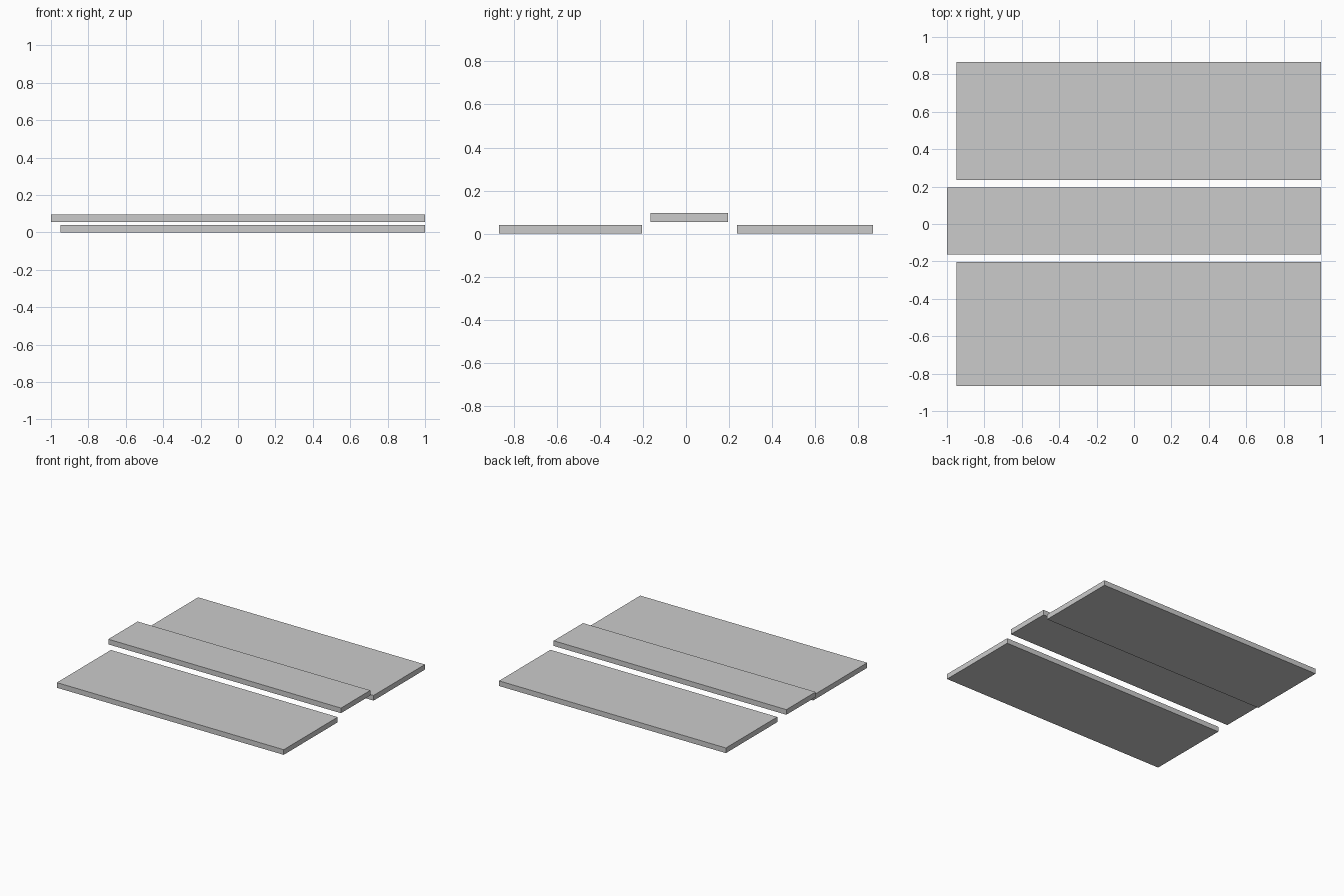
import bpy

if "Cube" in bpy.data.objects:
    bpy.data.objects.remove(bpy.data.objects["Cube"])


def board(name, x, y, z):
    """Box spanning the given (min, max) ranges."""
    spans = (x, y, z)
    bpy.ops.mesh.primitive_cube_add(size=1, location=[(a + b) / 2 for a, b in spans])
    ob = bpy.context.object
    ob.name = name
    ob.scale = [b - a for a, b in spans]
    bpy.ops.object.transform_apply(location=False, rotation=False, scale=True)
    return ob


T = 0.04  # board thickness

# Two wide lower boards
board("front_board", (-0.95, 1.0), (-0.867, -0.204), (0, T))
board("back_board", (-0.95, 1.0), (0.236, 0.867), (0, T))

# Narrow raised board between them, slightly longer on the left
board("middle_board", (-1.0, 1.0), (-0.164, 0.196), (0.055, 0.055 + T))
